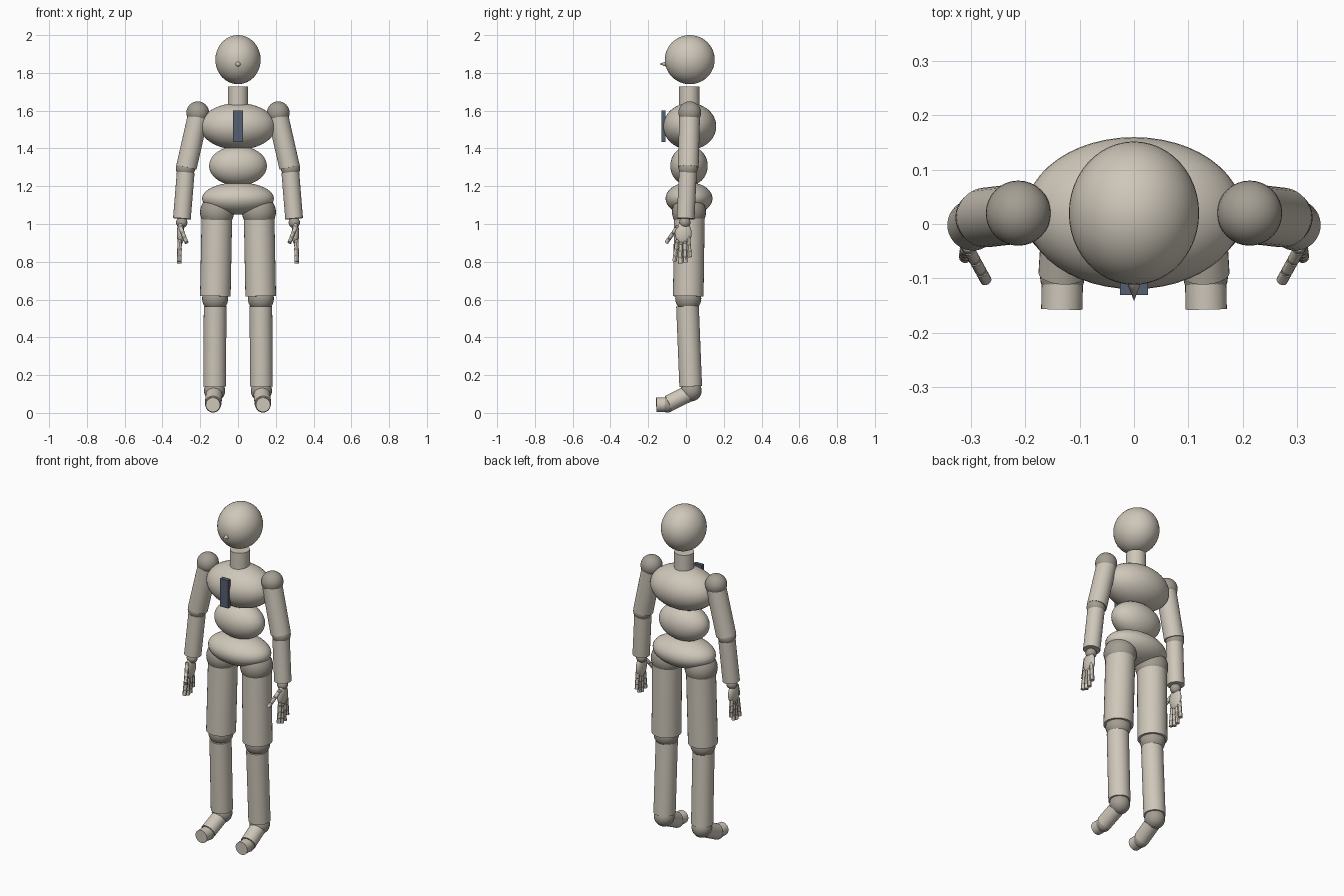
import bpy
from mathutils import Vector

cube = bpy.data.objects.get("Cube")
if cube:
    bpy.data.objects.remove(cube, do_unlink=True)


def make_material(name, rgb):
    mat = bpy.data.materials.new(name)
    mat.use_nodes = True
    mat.diffuse_color = (*rgb, 1)
    mat.node_tree.nodes["Principled BSDF"].inputs["Base Color"].default_value = (*rgb, 1)
    return mat


BODY = make_material("warm_ivory", (0.62, 0.57, 0.49))
JOINT = make_material("taupe_joint", (0.37, 0.34, 0.29))
SLATE = make_material("dark_slate", (0.09, 0.115, 0.165))


def finish(name, mat, smooth=True):
    obj = bpy.context.object
    obj.name = name
    obj.data.materials.append(mat)
    if smooth:
        bpy.ops.object.shade_smooth_by_angle()
    return obj


def ellipsoid(name, centre, radii, mat=BODY, segments=48):
    bpy.ops.mesh.primitive_uv_sphere_add(segments=segments, ring_count=segments // 2,
                                         radius=1, location=centre)
    bpy.context.object.scale = radii
    return finish(name, mat)


def ball(name, centre, radius, segments=32):
    return ellipsoid(name, centre, (radius,) * 3, JOINT, segments)


def rod(name, start, end, r1, r2=None, mat=BODY, sides=32):
    a, b = Vector(start), Vector(end)
    bpy.ops.mesh.primitive_cone_add(vertices=sides, radius1=r1, radius2=r1 if r2 is None else r2,
                                    depth=(b - a).length, location=(a + b) / 2)
    bpy.context.object.rotation_euler = (b - a).to_track_quat("Z", "Y").to_euler()
    return finish(name, mat)


def digit(name, start, end, radius):
    # Three rods, each led by a small ball joint
    a, b = Vector(start), Vector(end)
    for i in range(3):
        p, q = a.lerp(b, i / 3), a.lerp(b, (i + 1) / 3)
        ball(f"{name}_joint_{i + 1}", p, radius * 1.05, 12)
        rod(f"{name}_segment_{i + 1}", p.lerp(q, 0.2), p.lerp(q, 0.95), radius, sides=12)


# Head and torso
ellipsoid("head", (0, 0.02, 1.87), (0.12, 0.132, 0.13))
rod("nose", (0, -0.1, 1.847), (0, -0.142, 1.847), 0.016, 0)
rod("neck", (0, 0.017, 1.6), (0, 0.017, 1.727), 0.054)
ellipsoid("chest", (0, 0.02, 1.517), (0.2, 0.14, 0.123))
ellipsoid("abdomen", (0, 0.016, 1.308), (0.153, 0.099, 0.105))
ellipsoid("pelvis", (0, 0.016, 1.135), (0.19, 0.124, 0.085))

# Chest plate
bpy.ops.mesh.primitive_cube_add(size=1, location=(0, -0.12, 1.518))
bpy.context.object.scale = (0.052, 0.022, 0.166)
finish("chest_plate", SLATE, smooth=False)

for side, s in (("left", 1), ("right", -1)):
    # Arm
    ball(f"{side}_shoulder", (s * 0.213, 0.02, 1.589), 0.06)
    rod(f"{side}_upper_arm", (s * 0.213, 0.019, 1.565), (s * 0.273, 0.012, 1.3), 0.055)
    ball(f"{side}_elbow", (s * 0.278, 0.012, 1.295), 0.051)
    rod(f"{side}_forearm", (s * 0.277, 0.01, 1.272), (s * 0.297, -0.002, 1.028), 0.047)
    ball(f"{side}_wrist", (s * 0.298, -0.006, 1.008), 0.03)

    # Hand
    ellipsoid(f"{side}_palm", (s * 0.304, -0.014, 0.95), (0.02, 0.044, 0.06))
    for finger, y0, y1, z1 in (("index", -0.046, -0.061, 0.8), ("middle", -0.026, -0.03, 0.79),
                               ("ring", -0.006, -0.004, 0.795), ("little", 0.012, 0.02, 0.822)):
        digit(f"{side}_{finger}_finger", (s * 0.309, y0, z1 + 0.107), (s * 0.311, y1, z1), 0.0115)
    digit(f"{side}_thumb", (s * 0.305, -0.045, 0.985), (s * 0.272, -0.105, 0.9), 0.0105)

    # Leg
    ball(f"{side}_hip", (s * 0.111, 0.016, 1.063), 0.09)
    rod(f"{side}_thigh", (s * 0.112, 0.018, 1.03), (s * 0.12, 0.012, 0.617), 0.081)
    ball(f"{side}_knee", (s * 0.121, 0.012, 0.605), 0.069)
    rod(f"{side}_shin", (s * 0.121, 0.008, 0.565), (s * 0.124, 0.025, 0.14), 0.06)

    # Foot
    ball(f"{side}_ankle", (s * 0.124, 0.027, 0.117), 0.056)
    rod(f"{side}_foot", (s * 0.126, 0.005, 0.098), (s * 0.132, -0.092, 0.05), 0.044)
    ball(f"{side}_toe_joint", (s * 0.132, -0.098, 0.043), 0.041)
    rod(f"{side}_toes", (s * 0.132, -0.105, 0.044), (s * 0.133, -0.157, 0.043), 0.038)
